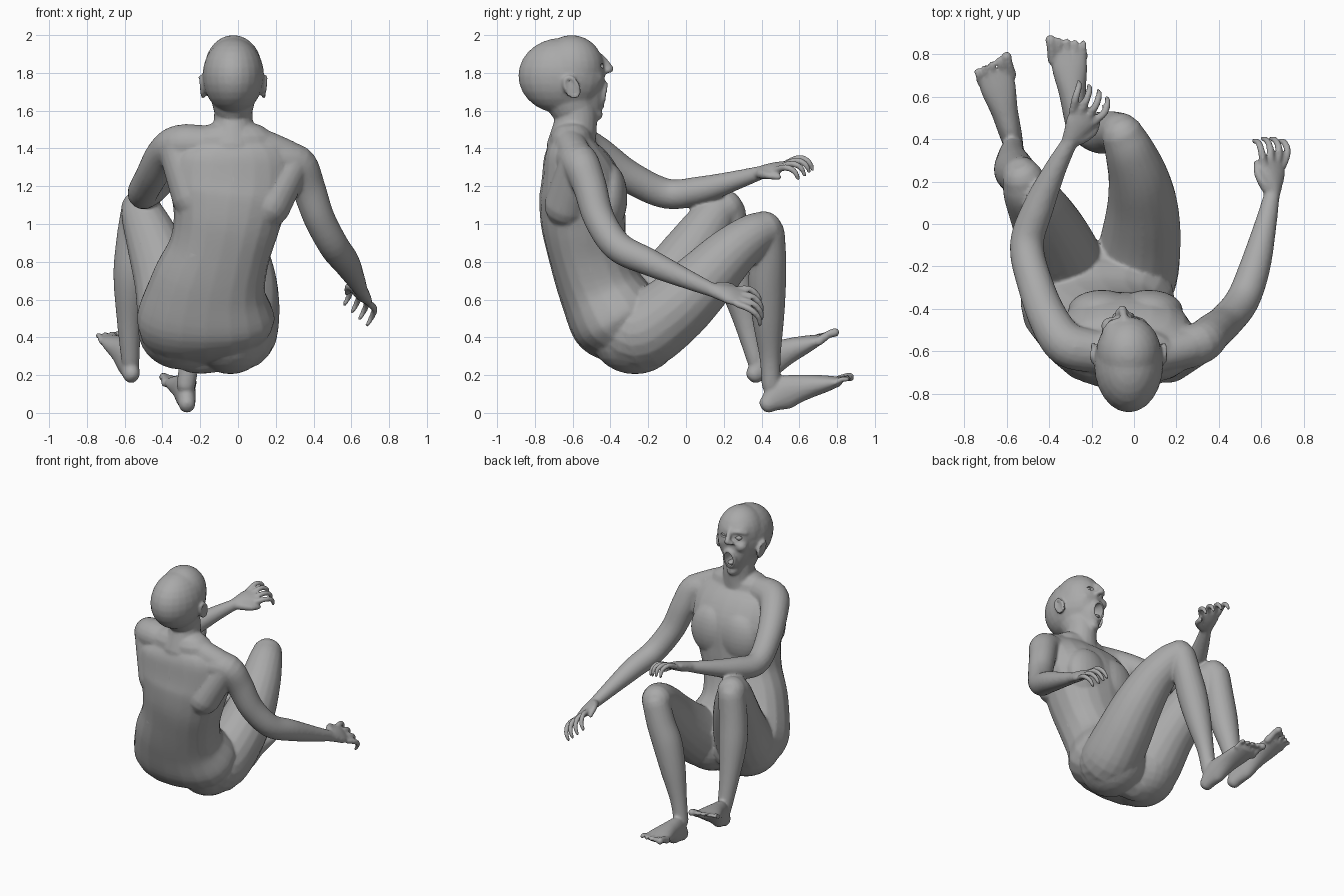
import bpy, bmesh
from math import sin, cos, pi, copysign
from mathutils import Vector, Matrix

cube = bpy.data.objects.get("Cube")
if cube:
    bpy.data.objects.remove(cube)

skin = bpy.data.materials.new("skin_grey")
skin.use_nodes = True
GREY = (0.4, 0.4, 0.4, 1)
skin.diffuse_color = GREY
skin.node_tree.nodes["Principled BSDF"].inputs["Base Color"].default_value = GREY

bm = bmesh.new()
X, Y, Z = Vector((1, 0, 0)), Vector((0, 1, 0)), Vector((0, 0, 1))
SEG, STEPS = 20, 5


def catmull(a, b, c, d, t):
    return [0.5 * (2 * q + (r - p) * t + (2 * p - 5 * q + 4 * r - s) * t * t
                   + (3 * q - p - 3 * r + s) * t ** 3) for p, q, r, s in zip(a, b, c, d)]


def squared(v, power):
    return copysign(abs(v) ** power, v)


def loft(rows, side=X, power=1):
    """Round-ended limb through rows of centre, half width and optional half depth."""
    rows = [list(r) + [r[3]] if len(r) == 4 else list(r) for r in rows]
    ext = [rows[0]] + rows + [rows[-1]]
    path = [catmull(*ext[i:i + 4], k / STEPS) for i in range(len(rows) - 1) for k in range(STEPS)]
    path.append(rows[-1])
    pts = [Vector(p[:3]) for p in path]
    last = len(pts) - 1
    tans = [(pts[min(i + 1, last)] - pts[max(i - 1, 0)]).normalized() for i in range(last + 1)]
    caps = [pi / 2 * k / 4 for k in range(1, 4)]
    stations = [(0, -a) for a in reversed(caps)] + [(i, 0) for i in range(last + 1)] + [(last, a) for a in caps]
    rings = []
    for i, a in stations:
        t, w, d = tans[i], path[i][3], path[i][4]
        s = (side - t * side.dot(t)).normalized()
        u = t.cross(s)
        c = pts[i] + t * min(w, d) * sin(a)
        rings.append([bm.verts.new(c + (s * w * squared(cos(q), power) + u * d * squared(sin(q), power)) * cos(a))
                      for q in (2 * pi * j / SEG for j in range(SEG))])
    for r0, r1 in zip(rings, rings[1:]):
        for j in range(SEG):
            k = (j + 1) % SEG
            bm.faces.new((r0[j], r0[k], r1[k], r1[j]))
    bm.faces.new(rings[0][::-1])
    bm.faces.new(rings[-1])


def ball(centre, radii, target=None):
    m = Matrix.Translation(centre) @ Matrix.Diagonal((*radii, 1))
    bmesh.ops.create_uvsphere(target or bm, u_segments=24, v_segments=14, radius=1, matrix=m)


def ring(centre, u, v, r, side):
    """Closed oval roll, for lips and ear rims."""
    c = Vector(centre)
    for half in (0, pi):
        loft([(*(c + u * cos(half + a * pi / 6) + v * sin(half + a * pi / 6)), r) for a in range(7)], side)


# Torso, buttocks, lap and chest
loft([(-.15, -.25, .31, .2, .1), (-.16, -.29, .38, .31, .18), (-.17, -.37, .5, .365, .245),
      (-.155, -.46, .67, .31, .22), (-.1, -.52, .85, .27, .21), (-.06, -.545, 1.02, .285, .225),
      (-.04, -.555, 1.2, .325, .222), (-.03, -.595, 1.36, .31, .165), (-.03, -.605, 1.43, .23, .12)], power=.85)
ball((-.04, -.27, .42), (.21, .24, .215))
ball((-.3, -.28, .44), (.23, .24, .21))
ball((-.14, -.21, .5), (.2, .13, .14))
for s in (-1, 1):
    ball((-.04 + s * .11, -.405, 1.14), (.16, .095, .18))
# Neck, shoulder slopes and shoulder blades
loft([(-.03, -.61, 1.4, .16, .13), (-.025, -.59, 1.5, .112, .118), (-.025, -.58, 1.58, .102, .108),
      (-.025, -.6, 1.7, .1)])
loft([(0, -.61, 1.45, .085), (.12, -.61, 1.42, .085), (.26, -.58, 1.36, .085)], Y)
loft([(-.05, -.61, 1.43, .085), (-.28, -.58, 1.44, .09)], Y)
loft([(.28, -.575, 1.31, .1), (.16, -.63, 1.1, .12)])
loft([(-.32, -.57, 1.39, .1), (-.23, -.62, 1.14, .12)])

# Arms
loft([(.18, -.6, 1.34, .1), (.31, -.56, 1.32, .1), (.37, -.51, 1.2, .09), (.43, -.46, 1.03, .083),
      (.51, -.36, .88, .08), (.57, -.2, .8, .073), (.62, 0, .71, .052), (.65, .14, .65, .037)], Y)
loft([(-.18, -.6, 1.42, .1), (-.31, -.57, 1.42, .105), (-.39, -.47, 1.37, .095), (-.46, -.3, 1.25, .085),
      (-.505, -.1, 1.16, .08), (-.45, .08, 1.18, .073), (-.37, .26, 1.23, .052), (-.3, .39, 1.27, .037)], Z)


def hand(wrist, fwd, thumb, up):
    w, f, t, u = Vector(wrist), Vector(fwd).normalized(), Vector(thumb).normalized(), Vector(up).normalized()
    loft([(*(w + f * d), a, b) for d, a, b in
          ((-.02, .038, .034), (.04, .053, .036), (.1, .07, .031), (.145, .066, .02))], t)
    for i in range(4):
        k = i - 1.5
        p = w + f * .135 + t * k * .04
        q = p + f * (.082 - .01 * abs(k)) + t * k * .014 + u * .006
        r = q + f * .048 - u * .032
        loft([(*p, .019), (*q, .018), (*r, .016), (*(r + f * .014 - u * .045), .012)], t)
    p = w + f * .03 + t * .037
    q = p + f * .065 + t * .045 - u * .012
    loft([(*p, .028), (*q, .021), (*(q + f * .06 - u * .025), .014)], u)


hand((.65, .145, .65), (.04, .9, -.25), (-.75, 0, .65), (.5, .1, .8))
hand((-.3, .39, 1.27), (.45, .85, .24), (.8, -.45, -.3), (.2, -.2, .9))

# Thighs
loft([(-.05, -.36, .48, .18), (.0, -.25, .425, .203), (.03, -.08, .535, .19), (.04, .08, .685, .168),
      (.02, .22, .83, .142), (-.02, .34, .93, .118), (-.05, .41, .967, .102)])
loft([(-.29, -.37, .5, .18), (-.32, -.25, .465, .205), (-.37, -.09, .68, .178), (-.44, .05, .885, .148),
      (-.5, .15, 1.035, .118), (-.52, .205, 1.08, .1)])
# Shins
loft([(-.06, .43, .95, .093), (-.1, .435, .82, .096), (-.15, .43, .68, .1), (-.2, .435, .5, .085),
      (-.25, .445, .3, .057), (-.275, .45, .15, .05)])
loft([(-.53, .225, 1.06, .092), (-.55, .235, .9, .096), (-.565, .26, .72, .095), (-.575, .32, .48, .066),
      (-.57, .37, .28, .048)])


def foot(heel, toe, big):
    h, t = Vector(heel), Vector(toe)
    f = (t - h).normalized()
    across = f.cross(Z).normalized()
    loft([(*(h.lerp(t, k) + Z * lift), a, b) for k, lift, a, b in
          ((0, 0, .045, .05), (.2, .03, .054, .09), (.5, .027, .064, .07), (.82, .01, .084, .046),
           (1, 0, .08, .028))], across)
    for i in range(5):
        p = t + across * big * (2 - i) * .038 - f * .02
        n = .1 - .009 * i
        r = .025 if i == 0 else .0165
        loft([(*p, r), (*(p + f * n * .6 + Z * .008), r * .85), (*(p + f * n), r)], across)


foot((-.27, .435, .048), (-.31, .8, .165), -1)
foot((-.565, .365, .205), (-.655, .7, .388), 1)

# Skull, face, jaw and chin
ball((-.025, -.658, 1.785), (.163, .23, .2))
ball((-.025, -.605, 1.825), (.152, .17, .175))
loft([(-.025, -.61, 1.65, .115, .13), (-.025, -.63, 1.7, .135, .17)])
loft([(-.035, -.54, 1.86, .12, .095), (-.04, -.532, 1.8, .115, .095), (-.045, -.52, 1.72, .102, .09),
      (-.045, -.51, 1.65, .08, .077), (-.045, -.495, 1.59, .052, .046)])
loft([(-.03, -.59, 1.74, .128, .11), (-.035, -.55, 1.66, .102, .08), (-.045, -.5, 1.595, .058, .042)])
ball((-.045, -.47, 1.582), (.038, .03, .034))
# Nose, brows, cheekbones, lips and ears
loft([(-.045, -.448, 1.885, .016), (-.05, -.425, 1.855, .018), (-.055, -.402, 1.82, .021)])
for s in (-1, 1):
    ball((-.057 + s * .02, -.42, 1.808), (.016, .02, .013))
    loft([(-.045 + s * .02, -.455, 1.876, .013), (-.045 + s * .06, -.465, 1.88, .014),
          (-.04 + s * .1, -.505, 1.865, .013)], Z)
    ball((-.045 + s * .065, -.48, 1.775), (.045, .042, .04))
    ear = Vector((-.025 + s * .158, -.605, 1.725))
    ball(ear, (.014, .032, .05))
    ring(ear + X * s * .01, Vector((0, .036, 0)), Vector((s * .006, -.014, .052)), .011, X)
ring((-.05, -.434, 1.682), X * .042, Vector((0, .01, .058)), .013, Y)

# Blend everything into one continuous skin
bmesh.ops.recalc_face_normals(bm, faces=bm.faces)


def make(name, mesh_bm):
    me = bpy.data.meshes.new(name)
    mesh_bm.to_mesh(me)
    mesh_bm.free()
    me.materials.append(skin)
    ob = bpy.data.objects.new(name, me)
    bpy.context.collection.objects.link(ob)
    return ob


body = make("body", bm)
mod = body.modifiers.new("blend", 'REMESH')
mod.mode, mod.voxel_size = 'VOXEL', .0095
mod = body.modifiers.new("soften", 'SMOOTH')
mod.factor, mod.iterations = .5, 6

# Open mouth and eye sockets
cut = bmesh.new()
ball((-.05, -.425, 1.682), (.035, .085, .052), cut)
for s in (-1, 1):
    ball((-.045 + s * .056, -.432, 1.838), (.027, .028, .014), cut)
cutter = make("face_cutter", cut)
cutter.hide_render = True
mod = body.modifiers.new("openings", 'BOOLEAN')
mod.operation, mod.object = 'DIFFERENCE', cutter
mod = body.modifiers.new("lighten", 'DECIMATE')
mod.ratio = .35
dg = bpy.context.evaluated_depsgraph_get()
final = bpy.data.meshes.new_from_object(body.evaluated_get(dg))
body.modifiers.clear()
body.data = final
bpy.data.objects.remove(cutter)

# Eyeballs and tongue
eyes = bmesh.new()
for s in (-1, 1):
    ball((-.045 + s * .056, -.474, 1.838), (.024, .024, .02), eyes)
tongue = bmesh.new()
ball((-.05, -.47, 1.648), (.026, .04, .014), tongue)

for ob in (body, make("eyes", eyes), make("tongue", tongue)):
    bpy.ops.object.select_all(action='DESELECT')
    ob.select_set(True)
    bpy.context.view_layer.objects.active = ob
    bpy.ops.object.shade_smooth_by_angle(angle=pi / 4)
